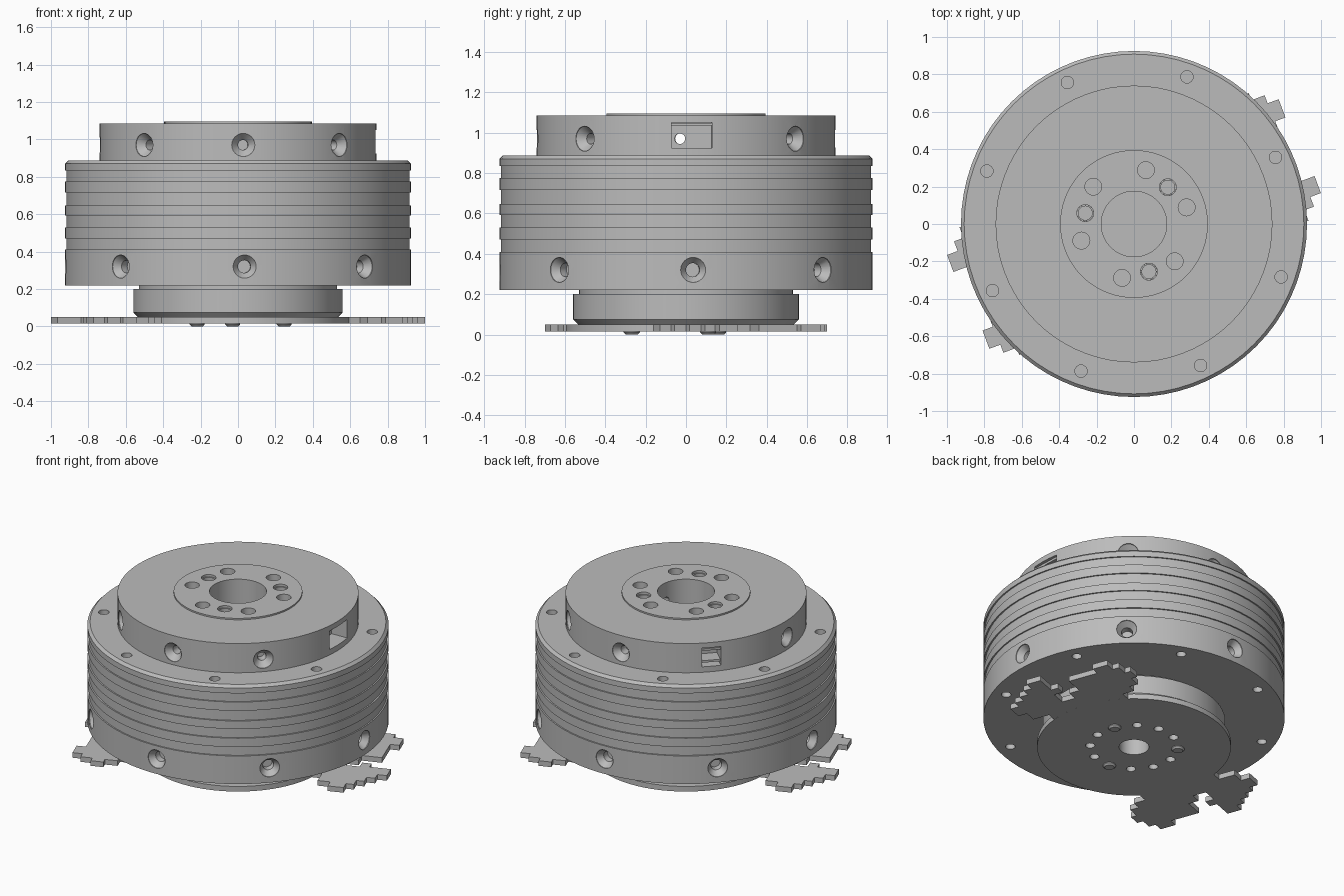
import bpy, bmesh
from math import pi, cos, sin, radians
from mathutils import Matrix, Vector

if "Cube" in bpy.data.objects:
    bpy.data.objects.remove(bpy.data.objects["Cube"], do_unlink=True)

grey = bpy.data.materials.new("machined_grey")
grey.use_nodes = True
grey.diffuse_color = (0.5, 0.5, 0.5, 1)
grey.node_tree.nodes["Principled BSDF"].inputs["Base Color"].default_value = (0.5, 0.5, 0.5, 1)


def add_lathe(bm, profile, segs=72, matrix=Matrix()):
    """Revolve (radius, height) points around z and cap both ends."""
    rings = [[bm.verts.new(matrix @ Vector((r * cos(2 * pi * i / segs), r * sin(2 * pi * i / segs), h)))
              for i in range(segs)] for r, h in profile]
    for a, b in zip(rings, rings[1:]):
        for i in range(segs):
            j = (i + 1) % segs
            bm.faces.new((a[i], a[j], b[j], b[i]))
    bm.faces.new(rings[0][::-1])
    bm.faces.new(rings[-1])


def add_box(bm, center, size, matrix=Matrix()):
    bmesh.ops.create_cube(bm, size=1, matrix=matrix @ Matrix.Translation(center) @ Matrix.Diagonal((*size, 1)))


def finish(name, bm):
    bmesh.ops.recalc_face_normals(bm, faces=bm.faces)
    mesh = bpy.data.meshes.new(name)
    bm.to_mesh(mesh)
    bm.free()
    mesh.materials.append(grey)
    obj = bpy.data.objects.new(name, mesh)
    bpy.context.scene.collection.objects.link(obj)
    return obj


def select(obj):
    bpy.ops.object.select_all(action='DESELECT')
    obj.select_set(True)
    bpy.context.view_layer.objects.active = obj


def smooth(obj):
    select(obj)
    bpy.ops.object.shade_smooth_by_angle(angle=radians(30))


def lathe(name, profile, segs=72):
    bm = bmesh.new()
    add_lathe(bm, profile, segs)
    return finish(name, bm)


def cut(obj, bm):
    """Subtract the cutter mesh from the part."""
    cutter = finish("cutter", bm)
    cutter.hide_render = True
    select(obj)
    mod = obj.modifiers.new("cut", 'BOOLEAN')
    mod.operation = 'DIFFERENCE'
    mod.solver = 'EXACT'
    mod.object = cutter
    bpy.ops.object.modifier_apply(modifier=mod.name)
    bpy.data.objects.remove(cutter, do_unlink=True)


def spot(radius, degrees, z=0):
    a = radians(degrees)
    return Matrix.Translation((radius * cos(a), radius * sin(a), z))


def radial(degrees, z):
    """Frame whose local z points outward from the axis."""
    return Matrix.Translation((0, 0, z)) @ Matrix.Rotation(radians(degrees), 4, 'Z') @ Matrix.Rotation(pi / 2, 4, 'Y')


def drill_ring(bm, count, radius, start, hole, low, high, skip=0):
    for k in range(count):
        if not skip or k % skip:
            add_lathe(bm, [(hole, low), (hole, high)], 24, spot(radius, start + k * 360 / count))


def countersinks(bm, angles, radius, z, bore, depth):
    for a in angles:
        add_lathe(bm, [(bore, radius - depth), (bore, radius - 0.045), (0.062, radius - 0.006), (0.062, radius + 0.05)],
                  24, radial(a, z))


SIDE = [2.2 + 45 * k for k in range(8)]

# Main body: grooved drum with a chamfered top rim
profile = [(0.925, 0.22)]
for low, high in ((0.41, 0.47), (0.53, 0.593), (0.647, 0.716), (0.775, 0.834)):
    profile += [(0.925, low), (0.916, low), (0.916, high), (0.925, high)]
profile += [(0.925, 0.87), (0.908, 0.887)]
body = lathe("grooved_body", profile)
bm = bmesh.new()
countersinks(bm, SIDE, 0.925, 0.32, 0.034, 0.09)
drill_ring(bm, 8, 0.836, 25.2, 0.033, 0.8, 0.95)
drill_ring(bm, 8, 0.836, 25.2, 0.03, 0.15, 0.27)
cut(body, bm)
smooth(body)

# Upper housing with raised mounting ring, side holes and two connector windows
housing = lathe("upper_housing", [(0.74, 0.88), (0.74, 1.085), (0.395, 1.085), (0.395, 1.095)])
bm = bmesh.new()
windows = (SIDE[0], SIDE[3])
countersinks(bm, [a for a in SIDE if a not in windows], 0.74, 0.97, 0.027, 0.1)
add_lathe(bm, [(0.175, 0.91), (0.175, 1.2)], 64)
drill_ring(bm, 6, 0.295, 17.5, 0.045, 1.0, 1.2)
drill_ring(bm, 3, 0.267, 47.4, 0.045, 1.0, 1.2)
for a, width in zip(windows, (0.2, 0.12)):
    add_box(bm, (0.7, 0, 0.987), (0.16, width, 0.126), Matrix.Rotation(radians(a), 4, 'Z'))
cut(housing, bm)

# Straight passage from the far side hole to the window
bm = bmesh.new()
add_lathe(bm, [(0.026, -0.69), (0.026, 0.69)], 24, Matrix.Translation((0, -0.03, 0.97)) @ Matrix.Rotation(pi / 2, 4, 'Y'))
cut(housing, bm)
smooth(housing)

# Connector shelves inside the windows
bm = bmesh.new()
for a, width, levels in zip(windows, (0.2, 0.12), ((1.042,), (0.95, 1.03))):
    for z in levels:
        add_box(bm, (0.67, 0, z), (0.1, width, 0.014), Matrix.Rotation(radians(a), 4, 'Z'))
finish("connector_shelves", bm)

# Bushings in three of the top bolt holes
for k in range(3):
    bm = bmesh.new()
    add_lathe(bm, [(0.0445, 0.99), (0.0445, 1.08)], 24, spot(0.267, 47.4 + 120 * k))
    bush = finish("bolt_bushing", bm)
    bm = bmesh.new()
    add_lathe(bm, [(0.037, 1.01), (0.037, 1.2)], 24, spot(0.267, 47.4 + 120 * k))
    cut(bush, bm)
    smooth(bush)

# Output hub under the body
hub = lathe("output_hub", [(0.53, 0.045), (0.56, 0.075), (0.56, 0.2), (0.53, 0.2), (0.53, 0.23)])
bm = bmesh.new()
add_lathe(bm, [(0.092, 0), (0.092, 0.18)], 32)
drill_ring(bm, 12, 0.27, 24, 0.029, 0, 0.1, skip=4)
cut(hub, bm)
smooth(hub)

# Base disc
disc = lathe("base_disc", [(0.595, 0.015), (0.595, 0.05)])
bm = bmesh.new()
add_lathe(bm, [(0.092, 0), (0.092, 0.1)], 32)
drill_ring(bm, 12, 0.27, 24, 0.029, 0, 0.1, skip=4)
cut(disc, bm)
smooth(disc)

# Interlocking tabs at opposite ends of the base: corners of a stepped outline
outline = [(.53, -.26), (.6, -.26), (.6, -.37), (.68, -.37), (.68, -.43), (.78, -.43), (.78, -.37), (.83, -.37),
           (.83, -.31), (.88, -.31), (.88, -.25), (.934, -.25), (.934, -.195), (.994, -.195), (.994, -.098),
           (.86, -.098), (.86, -.05), (.8, -.05), (.8, -.11), (.7, -.11), (.7, -.02), (.77, -.02), (.77, .05),
           (.9, .05), (.9, .25), (.958, .25), (.958, .354), (.895, .354), (.895, .4), (.82, .4), (.82, .44),
           (.74, .44), (.74, .4), (.66, .4), (.66, .34), (.6, .34), (.6, .26), (.53, .26)]
for side, turn in (("left", 20.5), ("right", 200.5)):
    bm = bmesh.new()
    rot = Matrix.Rotation(radians(turn), 4, 'Z')
    face = bm.faces.new([bm.verts.new(rot @ Vector((u, v, 0.0152))) for u, v in outline])
    top = bmesh.ops.extrude_face_region(bm, geom=[face])
    bmesh.ops.translate(bm, verts=[v for v in top["geom"] if isinstance(v, bmesh.types.BMVert)], vec=(0, 0, 0.0346))
    finish("interlocking_tab_" + side, bm)

# Three bolt heads standing below the base
for k in range(3):
    bm = bmesh.new()
    add_lathe(bm, [(0.03, 0), (0.04, 0.01), (0.04, 0.03)], 24, spot(0.27, 24 + 120 * k))
    smooth(finish("base_bolt", bm))
